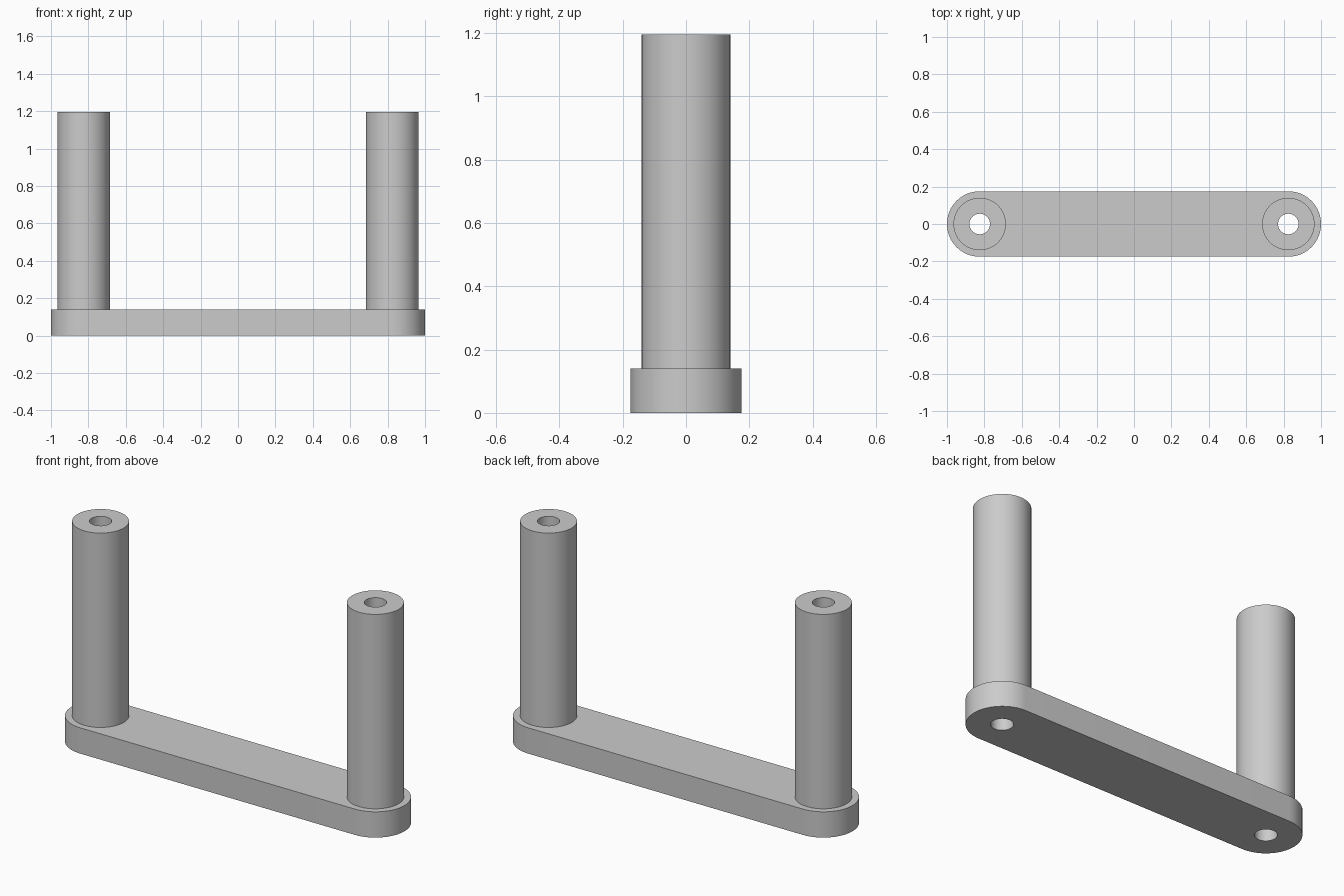
import bpy
import bmesh
from math import cos, sin, pi, radians

cube = bpy.data.objects.get("Cube")
if cube:
    bpy.data.objects.remove(cube, do_unlink=True)

POST_X = 0.825
BAR_R, BAR_H = 0.175, 0.14
POST_R, POST_TOP = 0.14, 1.195
HOLE_R = 0.055

grey = bpy.data.materials.new("plain grey")
grey.use_nodes = True
grey.diffuse_color = (0.6, 0.6, 0.6, 1)
grey.node_tree.nodes["Principled BSDF"].inputs["Base Color"].default_value = (0.6, 0.6, 0.6, 1)


def arc(cx, radius, start, end, steps):
    angles = [start + (end - start) * i / steps for i in range(steps + 1)]
    return [(cx + radius * cos(a), radius * sin(a)) for a in angles]


def circle(cx, radius, steps=64):
    return arc(cx, radius, 0, 2 * pi, steps)[:-1]


def extrude_outline(name, loops, z0, z1, open_bottom=False):
    """Filled outline (first loop outer, the rest holes) extruded from z0 to z1."""
    curve = bpy.data.curves.new(name, 'CURVE')
    curve.dimensions = '2D'
    curve.fill_mode = 'BOTH'
    curve.extrude = (z1 - z0) / 2
    for loop in loops:
        spline = curve.splines.new('POLY')
        spline.points.add(len(loop) - 1)
        for point, (x, y) in zip(spline.points, loop):
            point.co = (x, y, 0, 1)
        spline.use_cyclic_u = True
    obj = bpy.data.objects.new(name, curve)
    bpy.context.collection.objects.link(obj)
    bpy.ops.object.select_all(action='DESELECT')
    obj.select_set(True)
    bpy.context.view_layer.objects.active = obj
    bpy.ops.object.convert(target='MESH')
    obj = bpy.context.view_layer.objects.active

    # Weld the caps to the walls and set the part at its height
    bm = bmesh.new()
    bm.from_mesh(obj.data)
    bmesh.ops.remove_doubles(bm, verts=bm.verts, dist=0.0001)
    bmesh.ops.recalc_face_normals(bm, faces=bm.faces)
    bmesh.ops.translate(bm, verts=bm.verts, vec=(0, 0, (z0 + z1) / 2))
    if open_bottom:
        bottom = [f for f in bm.faces if all(v.co.z < z0 + 0.001 for v in f.verts)]
        bmesh.ops.delete(bm, geom=bottom, context='FACES')
    bm.to_mesh(obj.data)
    bm.free()
    obj.data.materials.clear()
    obj.data.materials.append(grey)
    bpy.ops.object.shade_smooth_by_angle(angle=radians(30))
    return obj


# Round-ended base bar with a through hole under each post
bar_outline = (arc(POST_X, BAR_R, -pi / 2, pi / 2, 32)
               + arc(-POST_X, BAR_R, pi / 2, 3 * pi / 2, 32))
extrude_outline("base_bar",
                [bar_outline, circle(-POST_X, HOLE_R), circle(POST_X, HOLE_R)],
                0, BAR_H)

# Hollow posts
for side, x in (("left", POST_X), ("right", -POST_X)):
    extrude_outline(side + "_post", [circle(x, POST_R), circle(x, HOLE_R)],
                    BAR_H, POST_TOP, open_bottom=True)
